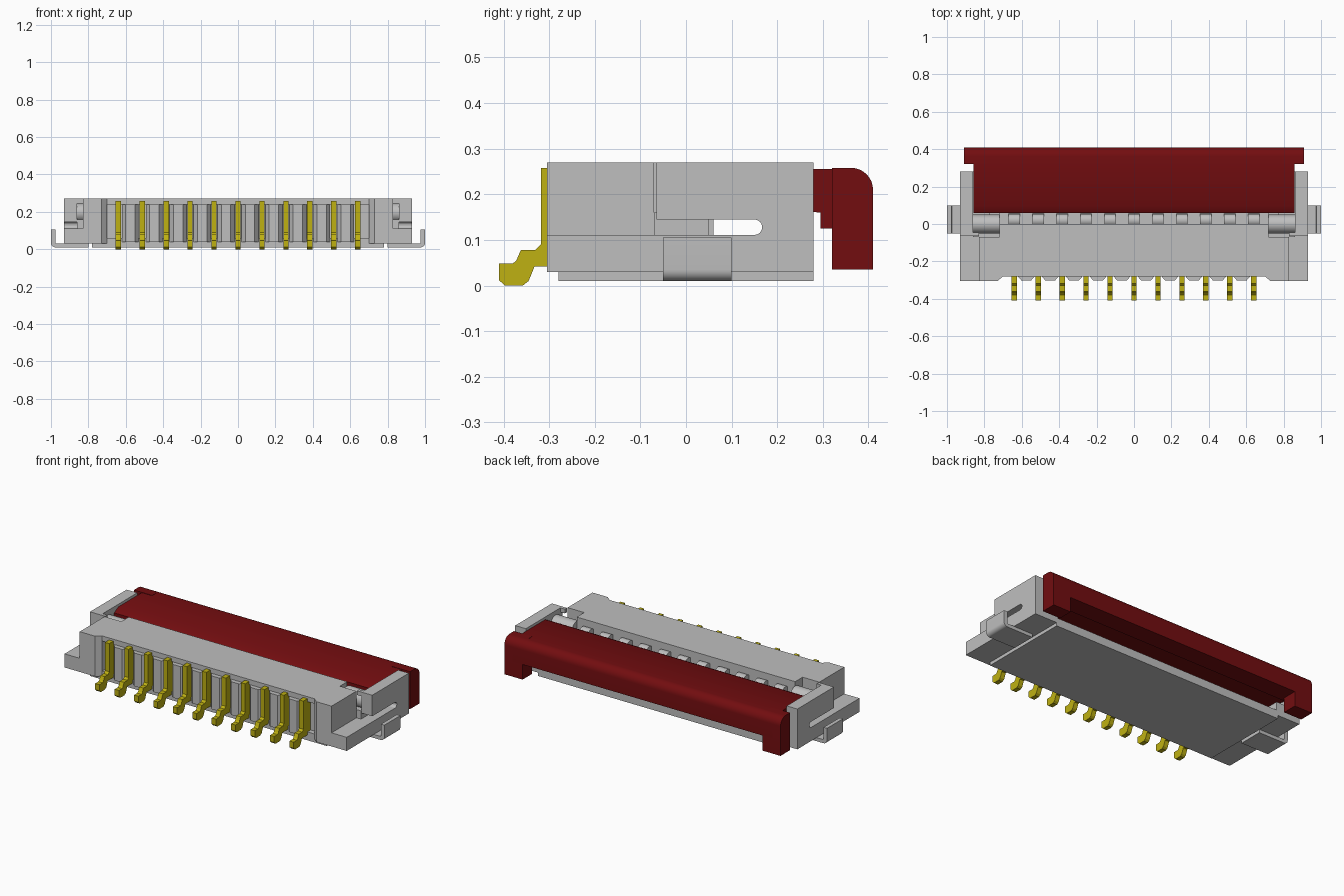
import bpy, bmesh, math
from mathutils import Vector

cube = bpy.data.objects.get("Cube")
if cube:
    bpy.data.objects.remove(cube, do_unlink=True)


def material(name, rgb, rough=0.6):
    m = bpy.data.materials.new(name)
    m.use_nodes = True
    m.diffuse_color = (*rgb, 1)
    b = m.node_tree.nodes["Principled BSDF"]
    b.inputs["Base Color"].default_value = (*rgb, 1)
    b.inputs["Roughness"].default_value = rough
    return m


GREY = material("housing grey", (0.52, 0.52, 0.52))
RED = material("dark red", (0.17, 0.004, 0.005))
GOLD = material("contact gold", (0.52, 0.44, 0.006))


def prism(name, pts, axis, a, b, mat, smooth=False):
    """Extrude a closed profile along an axis: x uses (y,z), y uses (x,z), z uses (x,y)."""
    place = {"x": lambda p, t: (t, p[0], p[1]),
             "y": lambda p, t: (p[0], t, p[1]),
             "z": lambda p, t: (p[0], p[1], t)}[axis]
    bm = bmesh.new()
    face = bm.faces.new([bm.verts.new(place(p, a)) for p in pts])
    new = bmesh.ops.extrude_face_region(bm, geom=[face])["geom"]
    shift = Vector(place((0, 0), b - a))
    bmesh.ops.translate(bm, vec=shift, verts=[g for g in new if isinstance(g, bmesh.types.BMVert)])
    bmesh.ops.recalc_face_normals(bm, faces=bm.faces[:])
    me = bpy.data.meshes.new(name)
    bm.to_mesh(me)
    bm.free()
    me.materials.append(mat)
    ob = bpy.data.objects.new(name, me)
    bpy.context.collection.objects.link(ob)
    if smooth:
        bpy.ops.object.select_all(action="DESELECT")
        ob.select_set(True)
        bpy.context.view_layer.objects.active = ob
        bpy.ops.object.shade_smooth_by_angle(angle=math.radians(35))
    return ob


def box(name, x, y, z, mat):
    return prism(name, [(x[0], y[0]), (x[1], y[0]), (x[1], y[1]), (x[0], y[1])], "z", z[0], z[1], mat)


def arc(cx, cy, r, start, end, n=8):
    return [(cx + r * math.cos(math.radians(start + (end - start) * i / n)),
             cy + r * math.sin(math.radians(start + (end - start) * i / n))) for i in range(n + 1)]


def both(half):
    """Complete a plan outline, given front to back on +x."""
    return half + [(-x, y) for x, y in reversed(half)]


PITCH = 0.128
PINS = [PITCH * i for i in range(-5, 6)]

# Housing: base plate, main block with recessed front, rails above and below the recess
box("base_plate", (-0.78, 0.78), (-0.28, 0.28), (0.01, 0.06), GREY)
prism("housing_block", both([(0.70, -0.25), (0.70, -0.28), (0.73, -0.305), (0.83, -0.305),
                            (0.83, -0.07), (0.72, -0.07), (0.72, 0.0)]), "z", 0.03, 0.27, GREY)
box("top_front_rail", (-0.71, 0.71), (-0.28, -0.24), (0.24, 0.27), GREY)
box("bottom_front_rail", (-0.71, 0.71), (-0.28, -0.24), (0.01, 0.045), GREY)
box("rear_ledge", (-0.72, 0.72), (-0.02, 0.06), (0.05, 0.20), GREY)

# Front ribs between the contacts
for i in range(12):
    c = PITCH * (i - 5.5)
    if abs(c) < 0.68:
        prism(f"front_rib_{i}", [(c - 0.045, -0.245), (c - 0.045, -0.28), (c - 0.025, -0.303),
                                 (c + 0.025, -0.303), (c + 0.045, -0.28), (c + 0.045, -0.245)],
              "z", 0.04, 0.238, GREY)

# Contacts: upright blade with bent solder foot, and the nub behind the housing
pin_profile = [(-0.41, 0.048), (-0.41, 0.012), (-0.397, 0.0), (-0.358, 0.0), (-0.345, 0.01),
               (-0.332, 0.042), (-0.25, 0.042), (-0.25, 0.258), (-0.318, 0.258), (-0.318, 0.09),
               (-0.33, 0.078), (-0.362, 0.078), (-0.372, 0.055), (-0.38, 0.048)]
for i, x in enumerate(PINS):
    prism(f"contact_{i + 1}", pin_profile, "x", x - 0.014, x + 0.014, GOLD)
    prism(f"contact_nub_{i + 1}", arc(0.02, 0.2, 0.035, 0, 180), "x", x - 0.03, x + 0.03, GREY, True)

# Side walls with a latch arm and slot, shelf, hinge and solder bracket
wall = ([(-0.305, 0.03), (0.28, 0.03), (0.28, 0.27), (-0.065, 0.27), (-0.065, 0.145)]
        + arc(0.15, 0.128, 0.017, 90, -90) + [(-0.305, 0.111)])
bracket = ([(0.80, 0.01)] + arc(0.975, 0.035, 0.025, -90, 0)
           + [(1.0, 0.105), (0.977, 0.105), (0.977, 0.036), (0.972, 0.031), (0.80, 0.031)])
for s, side in ((1, "left"), (-1, "right")):
    prism(f"{side}_wall", wall, "x", s * 0.86, s * 0.93, GREY)
    box(f"{side}_shelf", sorted((s * 0.77, s * 0.865)), (-0.305, 0.28), (0.03, 0.111), GREY)
    box(f"{side}_arm_tip", sorted((s * 0.83, s * 0.87)), (-0.065, -0.045), (0.245, 0.27), GREY)
    prism(f"{side}_hinge", arc(0.0, 0.195, 0.05, 0, 337.5, 15), "x", s * 0.72, s * 0.89, GREY, True)
    box(f"{side}_hinge_seat", sorted((s * 0.72, s * 0.86)), (-0.07, 0.05), (0.05, 0.16), GREY)
    prism(f"{side}_bracket", [(s * x, z) for x, z in bracket], "y", -0.05, 0.10, GREY, True)

# Flip actuator: thin lid, rounded rear lip and longer end tabs
lid = [(0.06, 0.18), (0.295, 0.16), (0.295, 0.125), (0.41, 0.125)] \
    + arc(0.362, 0.21, 0.048, 0, 90) + [(0.32, 0.256), (0.10, 0.256), (0.06, 0.235)]
prism("actuator_lid", lid, "x", -0.858, 0.858, RED, True)
tab = [(0.32, 0.035), (0.41, 0.035)] + arc(0.362, 0.21, 0.048, 0, 90) + [(0.32, 0.258)]
for s, side in ((1, "left"), (-1, "right")):
    prism(f"{side}_actuator_tab", tab, "x", s * 0.79, s * 0.91, RED, True)
